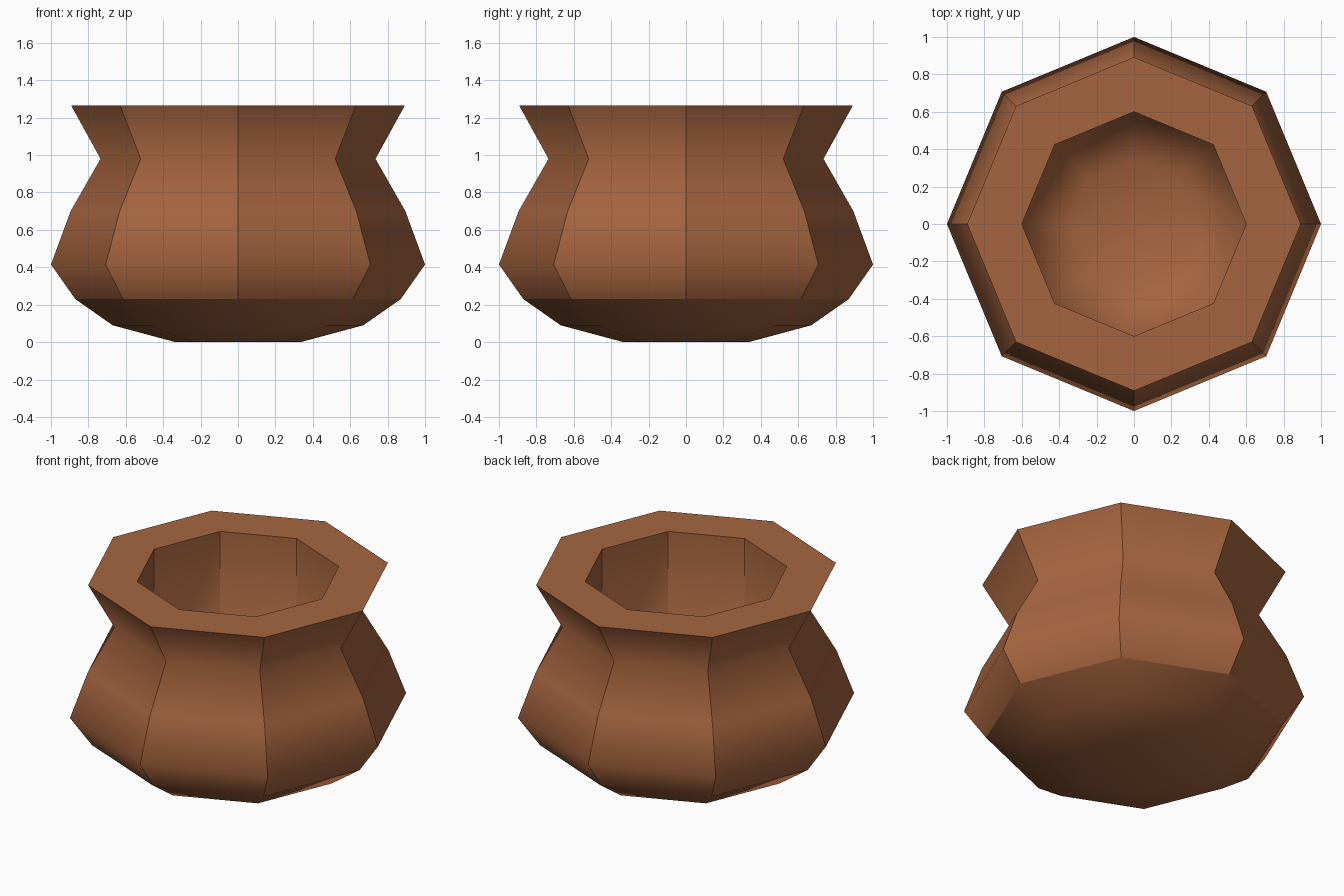
import bpy, bmesh
from math import cos, sin, pi

if "Cube" in bpy.data.objects:
    bpy.data.objects.remove(bpy.data.objects["Cube"])

SIDES = 8
# (radius, height) from the base, up the outside, over the rim, down the inside
OUTER = [(0.335, 0), (0.67, 0.09), (0.87, 0.23), (1.0, 0.415),
         (0.895, 0.70), (0.735, 0.98), (0.892, 1.265)]
INNER = [(0.60, 1.265), (0.60, 0.30), (0.34, 0.18)]
profile = OUTER + INNER

# Lathe the profile into an eight-sided pot
bm = bmesh.new()
rings = [[bm.verts.new((r * cos(2 * pi * i / SIDES), r * sin(2 * pi * i / SIDES), z))
          for i in range(SIDES)] for r, z in profile]
for a, b in zip(rings, rings[1:]):
    for i in range(SIDES):
        j = (i + 1) % SIDES
        bm.faces.new((a[i], a[j], b[j], b[i]))
bm.faces.new(rings[0][::-1])   # base
bm.faces.new(rings[-1])        # inside floor
bmesh.ops.recalc_face_normals(bm, faces=bm.faces)
for f in bm.faces:
    f.smooth = True


def sharpen(v1, v2):
    bm.edges.get((v1, v2)).smooth = False


# Crisp corners on the walls; crisp shoulder and rim rings; rounded bowl underneath
for i in range(SIDES):
    for k in (2, 3, 4, 5, 7):
        sharpen(rings[k][i], rings[k + 1][i])
    for k in (2, 6, 7):
        sharpen(rings[k][i], rings[k][(i + 1) % SIDES])

mesh = bpy.data.meshes.new("pot")
bm.to_mesh(mesh)
bm.free()
pot = bpy.data.objects.new("pot", mesh)
bpy.context.collection.objects.link(pot)

# Clay colour
clay = bpy.data.materials.new("clay")
clay.diffuse_color = (0.38, 0.13, 0.05, 1)
clay.use_nodes = True
clay.node_tree.nodes["Principled BSDF"].inputs["Base Color"].default_value = clay.diffuse_color
mesh.materials.append(clay)
